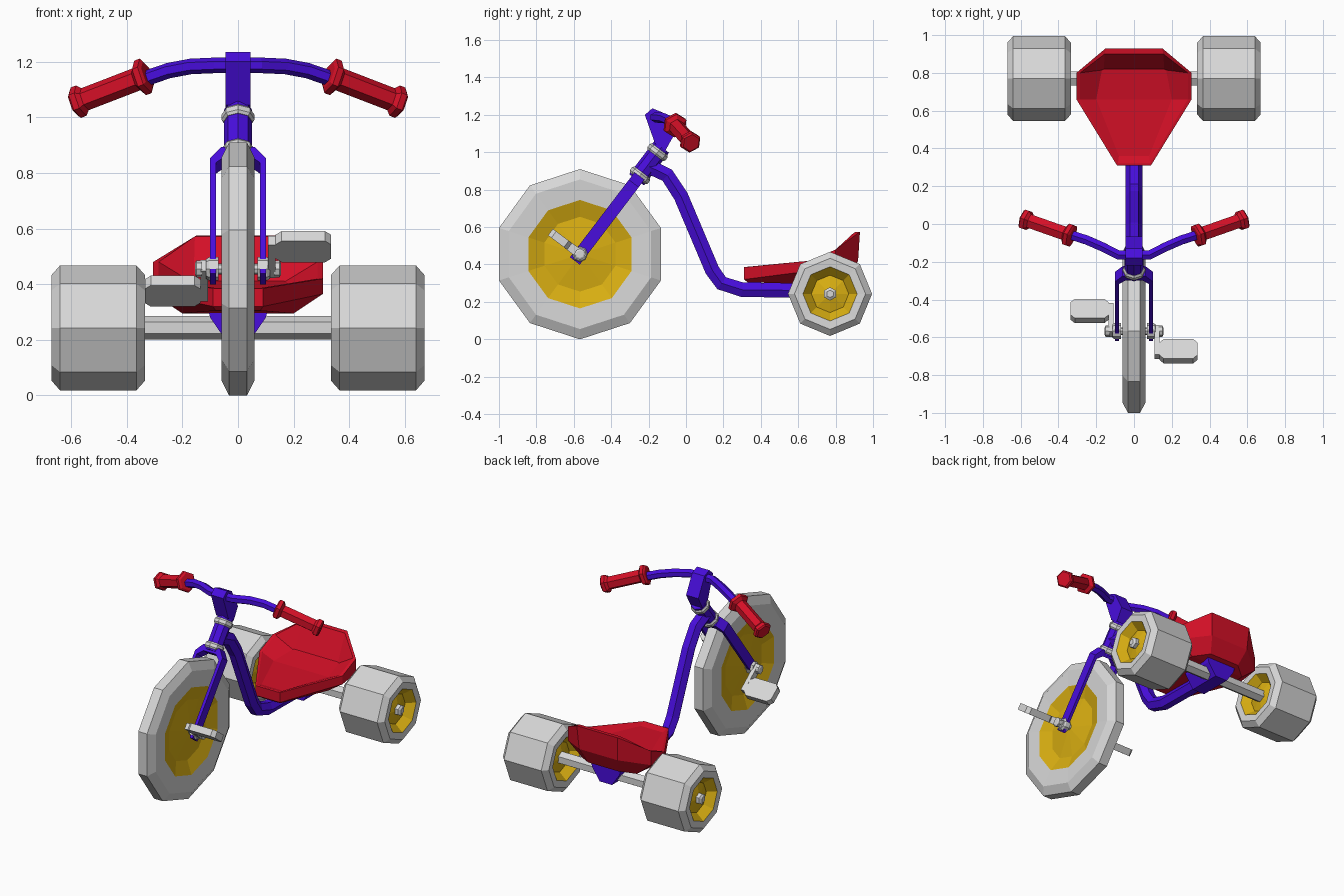
import bpy, bmesh, math
from mathutils import Vector as V

if "Cube" in bpy.data.objects:
    bpy.data.objects.remove(bpy.data.objects["Cube"])

def material(name, rgb):
    m = bpy.data.materials.new(name)
    m.diffuse_color = (*rgb, 1)
    m.use_nodes = True
    m.node_tree.nodes["Principled BSDF"].inputs["Base Color"].default_value = m.diffuse_color
    return m

RED = material("red", (0.66, 0.005, 0.02))
BLUE = material("blue", (0.065, 0.004, 0.72))
GREY = material("light grey", (0.68, 0.68, 0.68))
YELLOW = material("yellow", (0.70, 0.43, 0.006))
X, Y, Z = V((1, 0, 0)), V((0, 1, 0)), V((0, 0, 1))

def finish(name, bm, mats):
    bmesh.ops.remove_doubles(bm, verts=bm.verts, dist=1e-5)
    bmesh.ops.recalc_face_normals(bm, faces=bm.faces)
    me = bpy.data.meshes.new(name)
    bm.to_mesh(me)
    bm.free()
    for m in mats:
        me.materials.append(m)
    ob = bpy.data.objects.new(name, me)
    bpy.context.collection.objects.link(ob)
    return ob

def loft(name, pts, radii, sides, ref, mats, axis=None, slots=None):
    """Rings of given radius along a path; ref is the direction of the first corner."""
    bm = bmesh.new()
    pts = [V(p) for p in pts]
    rings = []
    for i, (p, r) in enumerate(zip(pts, radii)):
        if axis:
            t = axis.normalized()
        else:
            a = (p - pts[i - 1]).normalized() if i else V()
            b = (pts[i + 1] - p).normalized() if i < len(pts) - 1 else V()
            t = (a + b).normalized()
        u = (ref - t * ref.dot(t)).normalized()
        w = t.cross(u)
        rings.append([bm.verts.new(p + r * (u * math.cos(k * math.tau / sides) + w * math.sin(k * math.tau / sides)))
                      for k in range(sides)])
    for i in range(len(rings) - 1):
        for k in range(sides):
            j = (k + 1) % sides
            f = bm.faces.new((rings[i][k], rings[i][j], rings[i + 1][j], rings[i + 1][k]))
            f.material_index = slots[i] if slots else 0
    for ring, r in ((rings[0], radii[0]), (rings[-1], radii[-1])):
        if r > 0:
            bm.faces.new(ring)
    return finish(name, bm, mats)

def lathe(name, centre, axis, profile, sides, mats, ref=Z, slots=None):
    axis = axis.normalized()
    return loft(name, [V(centre) + axis * d for d, r in profile], [r for d, r in profile],
                sides, ref, mats, axis, slots)

def prism(name, outline, origin, u, v, half, mat):
    """Outline in the u-v plane, extruded both ways along u x v."""
    bm = bmesh.new()
    n = u.cross(v).normalized() * half
    lo, hi = [[bm.verts.new(V(origin) + u * a + v * b + n * s) for a, b in outline] for s in (-1, 1)]
    bm.faces.new(lo)
    bm.faces.new(hi)
    for i in range(len(lo)):
        j = (i + 1) % len(lo)
        bm.faces.new((lo[i], lo[j], hi[j], hi[i]))
    return finish(name, bm, [mat])

# wheels: half profile (distance from middle, radius), mirrored to both faces
def wheel(name, centre, half, slots, sides):
    profile = [(-d, r) for d, r in half] + [(d, r) for d, r in reversed(half)]
    lathe(name, centre, X, profile, sides, [GREY, YELLOW], slots=slots + [0] + slots[::-1])

HUB = V((0, -0.567, 0.455))
wheel("front_wheel", HUB, [(0.05, 0), (0.025, 0.2), (0.055, 0.29), (0.06, 0.40), (0.032, 0.455)], [1, 1, 0, 0], 10)
for side, s in (("left", -1), ("right", 1)):
    c = V((s * 0.5025, 0.77, 0.243))
    wheel("rear_wheel_" + side, c, [(0.14, 0), (0.115, 0.1), (0.165, 0.145), (0.168, 0.19), (0.137, 0.225)],
          [1, 1, 0, 0], 8)
    lathe("rear_nut_" + side, c, X * s, [(0.1, 0.036), (0.155, 0.036), (0.165, 0.02)], 6, [GREY])
lathe("rear_axle", (0, 0.77, 0.243), X, [(-0.4, 0.042), (0.4, 0.042)], 6, [GREY])

# steering column along the raked axis
D = V((0, 0.606, 0.796)).normalized()
P = X.cross(D)
fork = [(0.1, -0.045), (0.1, 0.475), (0.06, 0.525)]
inner = [(0.045, 0.485), (0.08, 0.455), (0.08, -0.045)]
right = fork[::-1] + []
outline = [(-a, b) for a, b in fork] + right + inner[::-1] + [(-a, b) for a, b in inner]
prism("fork", outline, HUB, X, D, 0.033, BLUE)
lathe("head_tube", HUB, D, [(0.5, 0.05), (0.72, 0.05)], 8, [BLUE], X)
for name, t in (("lower_collar", 0.53), ("upper_collar", 0.685)):
    lathe(name, HUB, D, [(t - 0.02, 0.052), (t - 0.01, 0.06), (t + 0.01, 0.06), (t + 0.02, 0.052)], 8, [GREY], X)
prism("handlebar_stem", [(-0.22, 1.2), (-0.18, 1.235), (-0.13, 1.215), (-0.065, 1.09), (-0.11, 1.01), (-0.165, 1.045)],
      (0, 0, 0), Y, Z, 0.045, BLUE)

# front axle, cranks and pedals
lathe("front_axle", HUB, X, [(-0.155, 0.02), (-0.15, 0.03), (-0.13, 0.03), (-0.13, 0.02), (0.13, 0.02),
                             (0.13, 0.03), (0.15, 0.03), (0.155, 0.02)], 8, [GREY])
for side, s in (("left", -1), ("right", 1)):
    lathe("fork_nut_" + side, HUB, X * s, [(0.07, 0.042), (0.105, 0.042), (0.115, 0.035)], 8, [GREY])
    C = V((0, -0.8, 0.6)) * s
    N = X.cross(C)
    prism("crank_" + side, [(-0.02, -0.025), (0.17, -0.02), (0.17, 0.02), (-0.02, 0.025)],
          HUB + X * s * 0.121, C, N, 0.013, GREY)
    a, b, c = 0.1, 0.064, 0.022
    prism("pedal_" + side, [(-a, -b + c), (-a + c, -b), (a - c, -b), (a, -b + c), (a, b - c), (a - c, b),
                            (-a + c, b), (-a, b - c)], HUB + X * s * 0.235 + C * 0.133, X, C, 0.022, GREY)

# handlebar and flanged grips
half = [(0.08, -0.165, 1.187), (0.17, -0.12, 1.183), (0.25, -0.085, 1.168), (0.36, -0.05, 1.13)]
loft("handlebar", [(-x, y, z) for x, y, z in half[::-1]] + half, [0.028] * 8, 6, Z, [BLUE])
A, B = V((0.325, -0.065, 1.152)), V((0.59, 0.028, 1.05))
for side, s in (("left", -1), ("right", 1)):
    start = V((A.x * s, A.y, A.z))
    axis = V((B.x * s, B.y, B.z)) - start
    L = axis.length
    lathe("grip_" + side, start, axis, [(0, 0.052), (0.008, 0.066), (0.03, 0.066), (0.045, 0.042), (L - 0.045, 0.042),
                                        (L - 0.03, 0.058), (L - 0.008, 0.058), (L, 0.048)], 6, [RED])

# main frame tube and the bracket under the seat
loft("frame_tube", [(0, -0.2, 0.925), (0, -0.1, 0.877), (0, -0.027, 0.765), (0, 0.14, 0.37), (0, 0.19, 0.3),
                    (0, 0.3, 0.265), (0, 0.7, 0.26)], [0.045] * 7, 6, X, [BLUE])
prism("seat_bracket", [(-0.11, 0.32), (-0.1, 0.28), (-0.045, 0.2), (0.045, 0.2), (0.1, 0.28), (0.11, 0.32)],
      (0, 0.73, 0), X, Z, 0.11, BLUE)

# seat: rings of four mirrored points, from the underside over the rim into the bowl
rings = [
    [(0.08, 0.33, 0.305), (0.2, 0.66, 0.295), (0.2, 0.8, 0.3), (0.11, 0.87, 0.32)],
    [(0.09, 0.31, 0.32), (0.305, 0.66, 0.365), (0.305, 0.8, 0.385), (0.14, 0.92, 0.42)],
    [(0.09, 0.31, 0.385), (0.305, 0.66, 0.42), (0.305, 0.8, 0.48), (0.15, 0.93, 0.575)],
    [(0.085, 0.32, 0.387), (0.285, 0.66, 0.42), (0.285, 0.8, 0.48), (0.155, 0.9, 0.572)],
    [(0.08, 0.36, 0.375), (0.2, 0.66, 0.385), (0.17, 0.815, 0.41), (0.16, 0.82, 0.412)],
]
bm = bmesh.new()
loops = [[bm.verts.new(p) for p in r + [(-x, y, z) for x, y, z in r[::-1]]] for r in rings]
for lo, hi in zip(loops, loops[1:]):
    for i in range(8):
        j = (i + 1) % 8
        bm.faces.new((lo[i], lo[j], hi[j], hi[i]))
for loop in (loops[0], loops[-1]):
    for i in range(3):
        bm.faces.new((loop[i], loop[i + 1], loop[6 - i], loop[7 - i]))
finish("seat", bm, [RED])
